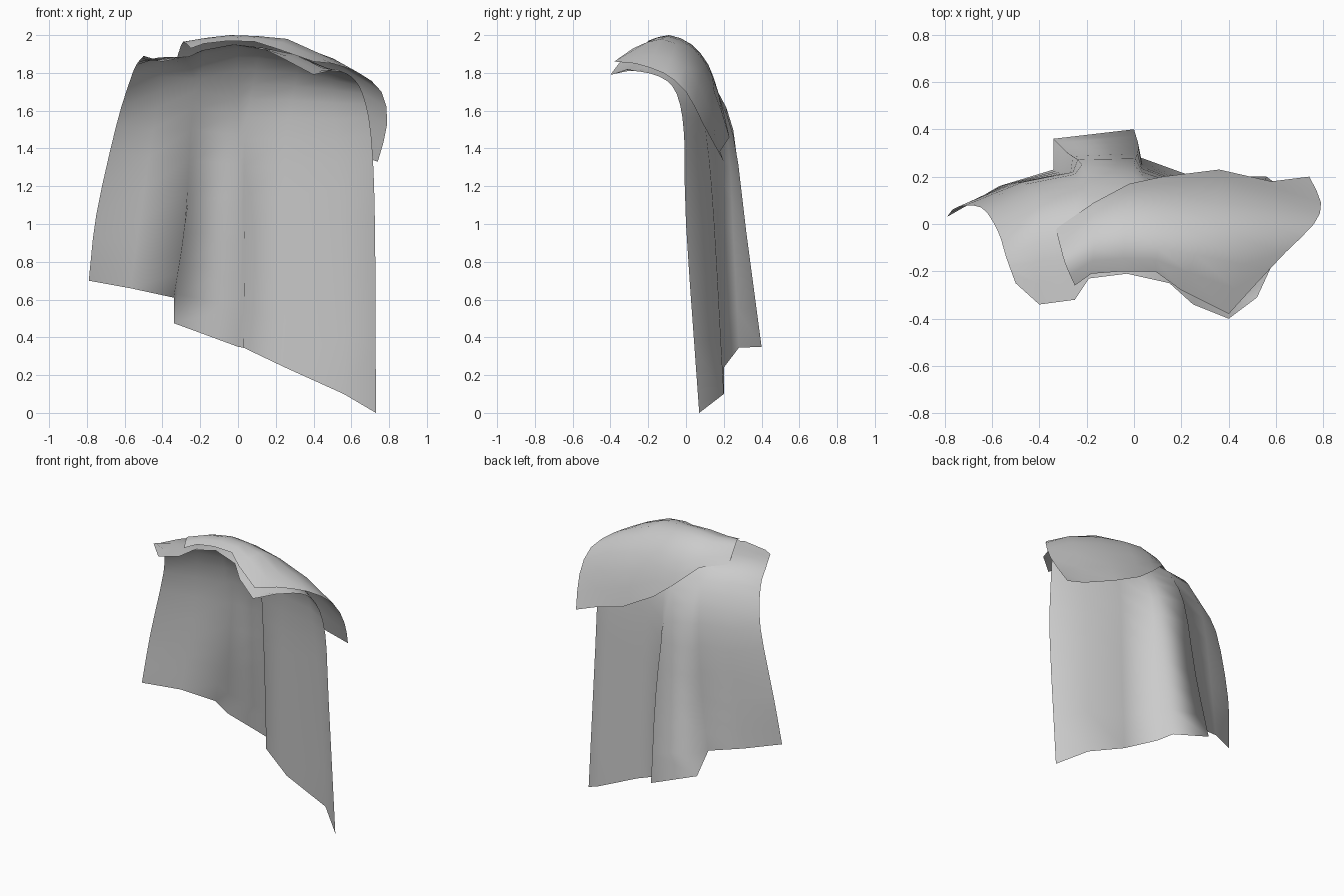
import bpy
from mathutils import Vector

# Remove the default cube only
default_cube = bpy.data.objects.get("Cube")
if default_cube:
    bpy.data.objects.remove(default_cube, do_unlink=True)


def make_material(name, colour):
    material = bpy.data.materials.new(name)
    material.use_nodes = True
    material.diffuse_color = colour
    shader = next(n for n in material.node_tree.nodes if n.type == "BSDF_PRINCIPLED")
    shader.inputs["Base Color"].default_value = colour
    shader.inputs["Roughness"].default_value = 0.8
    return material


def spline_point(before, start, end, after, t):
    """Point on a smooth curve that runs through start and end."""
    linear = (end - before) * t
    square = (before * 2 - start * 5 + end * 4 - after) * t ** 2
    cubic = (start * 3 - before - end * 3 + after) * t ** 3
    return start + (linear + square + cubic) / 2


def smooth_column(points, steps):
    """Resample one strand of cloth from its lower edge to its upper edge."""
    first = points[0] * 2 - points[1]
    last = points[-1] * 2 - points[-2]
    padded = [first] + points + [last]
    strand = []
    for i in range(len(points) - 1):
        for step in range(steps):
            strand.append(spline_point(*padded[i:i + 4], step / steps))
    strand.append(points[-1])
    return strand


def drape(name, sections, steps, material):
    """Loft a single-layer cloth sheet through a list of cross sections."""
    columns = [smooth_column([Vector(p) for p in column], steps)
               for column in zip(*sections)]
    height = len(columns[0])
    vertices = [point for column in columns for point in column]
    faces = []
    for c in range(len(columns) - 1):
        for r in range(height - 1):
            low = c * height + r
            high = low + height
            faces.append((low, low + 1, high + 1, high))
    mesh = bpy.data.meshes.new(name)
    mesh.from_pydata(vertices, [], faces)
    mesh.materials.append(material)
    for face in mesh.polygons:
        face.use_smooth = True
    mesh.update()
    cloth = bpy.data.objects.new(name, mesh)
    bpy.context.scene.collection.objects.link(cloth)
    return cloth


cloth_grey = make_material("cloth grey", (0.6, 0.6, 0.6, 1.0))

# Long back sheet: slanted hem with a box fold that fades towards the shoulders
hem = [(-.79, .03, .7), (-.57, .16, .66), (-.34, .23, .61), (-.34, .36, .475),
       (0, .4, .35), (.03, .28, .345), (.25, .2, .24), (.56, .2, .1), (.73, .07, 0)]
middle = [(-.75, .07, 1.05), (-.52, .17, 1.02), (-.28, .22, 1), (-.28, .3, .95),
          (.02, .32, .95), (.035, .25, .95), (.25, .17, .95), (.54, .15, 1), (.725, 0, 1)]
chest = [(-.645, .07, 1.52), (-.45, .17, 1.5), (-.25, .21, 1.5), (-.22, .25, 1.5),
         (0, .25, 1.47), (.035, .22, 1.45), (.25, .15, 1.45), (.52, .11, 1.45),
         (.705, -.01, 1.47)]
shoulder = [(-.575, -.03, 1.75), (-.4, .08, 1.78), (-.23, .12, 1.77), (-.19, .12, 1.77),
            (0, .13, 1.74), (.08, .12, 1.74), (.3, .1, 1.73), (.5, .05, 1.71),
            (.66, -.05, 1.69)]
ridge = [(-.54, -.14, 1.84), (-.42, -.08, 1.88), (-.28, -.05, 1.87), (-.18, -.04, 1.9),
         (0, -.04, 1.93), (.12, -.05, 1.92), (.32, -.1, 1.89), (.46, -.14, 1.83),
         (.6, -.14, 1.78)]
neckline = [(-.5, -.25, 1.89), (-.4, -.34, 1.86), (-.25, -.32, 1.89), (-.19, -.23, 1.92),
            (-.03, -.21, 1.95), (.15, -.25, 1.92), (.25, -.34, 1.87), (.4, -.4, 1.79),
            (.52, -.31, 1.82)]
drape("cape_sheet", [hem, middle, chest, shoulder, ridge, neckline], 3, cloth_grey)

# Short mantle lying over the left shoulder
back_edge = [(-.33, -.02, 1.86), (-.17, .09, 1.835), (-.02, .17, 1.7), (.12, .2, 1.59),
             (.36, .23, 1.46), (.58, .18, 1.385), (.74, .2, 1.33)]
lower_back = [(-.32, -.06, 1.89), (-.17, .05, 1.89), (-.02, .12, 1.84), (.13, .14, 1.78),
              (.36, .15, 1.7), (.6, .12, 1.62), (.79, .09, 1.53)]
upper_back = [(-.31, -.1, 1.92), (-.17, 0, 1.94), (-.03, .03, 1.95), (.12, .04, 1.93),
              (.32, .02, 1.9), (.55, 0, 1.83), (.76, 0, 1.7)]
crest = [(-.29, -.17, 1.965), (-.17, -.1, 1.985), (-.04, -.09, 2), (.1, -.1, 1.995),
         (.26, -.13, 1.98), (.46, -.17, 1.89), (.64, -.12, 1.8)]
front_edge = [(-.25, -.26, 1.93), (-.18, -.21, 1.955), (-.05, -.2, 1.97), (.09, -.2, 1.965),
              (.2, -.28, 1.93), (.4, -.38, 1.86), (.5, -.27, 1.85)]
drape("shoulder_mantle", [back_edge, lower_back, upper_back, crest, front_edge], 2, cloth_grey)
